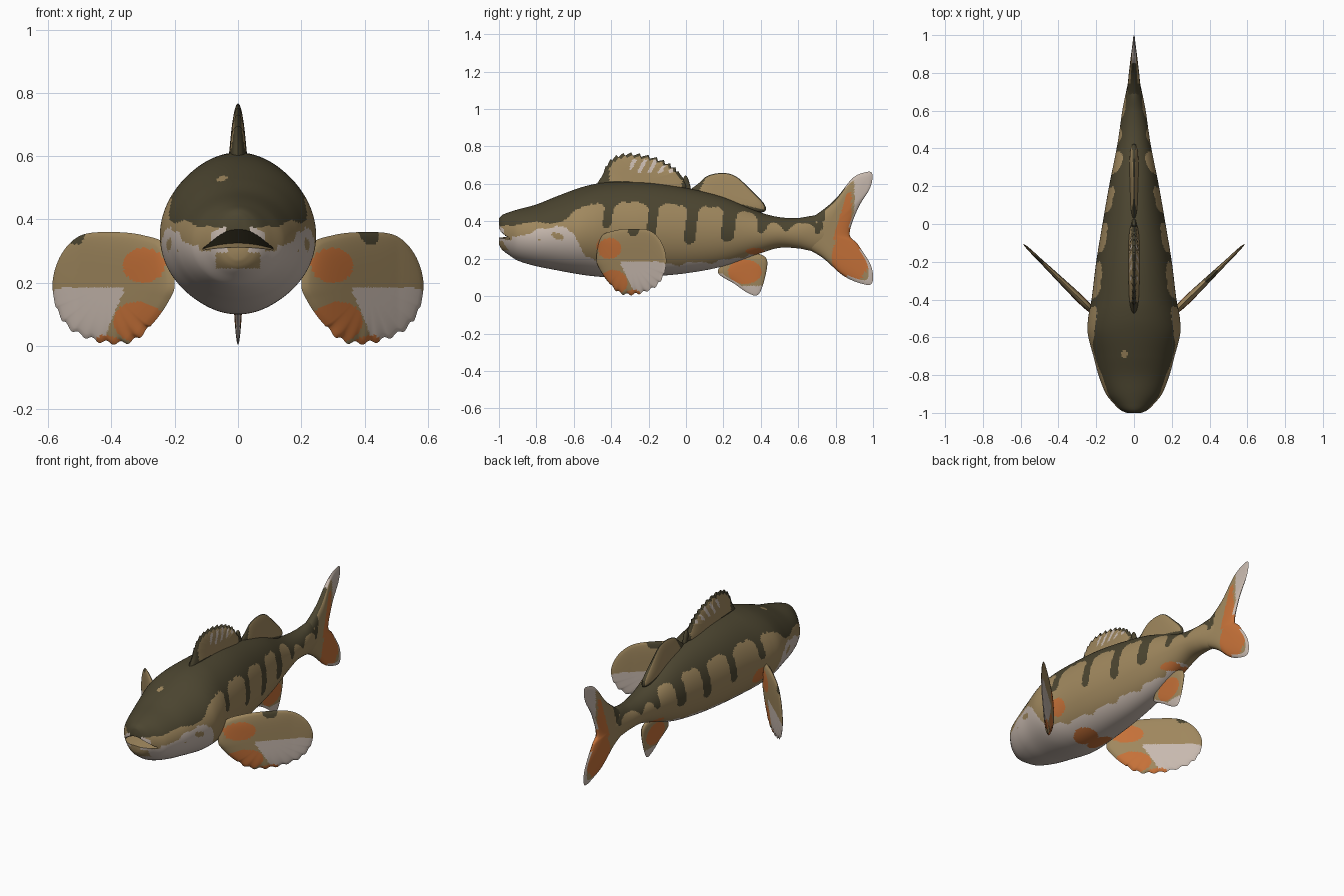
import bpy, bmesh
from math import sin, cos, pi, sqrt, hypot

cube = bpy.data.objects.get("Cube")
if cube:
    bpy.data.objects.remove(cube)

# Colours
DARK, TAN, WHITE, ORANGE = range(4)
PALETTE = [("dark olive", (.072, .060, .030)), ("tan", (.35, .245, .112)),
           ("pale cream", (.58, .49, .43)), ("orange", (.56, .165, .04))]
mats = []
for label, rgb in PALETTE:
    m = bpy.data.materials.new(label)
    m.use_nodes = True
    m.diffuse_color = (*rgb, 1)
    bsdf = m.node_tree.nodes["Principled BSDF"]
    bsdf.inputs["Base Color"].default_value = (*rgb, 1)
    bsdf.inputs["Roughness"].default_value = .7
    mats.append(m)


def lookup(table, y):
    """Smoothly interpolate the rows of a table keyed on their first entry."""
    y = min(max(y, table[0][0]), table[-1][0])
    i = max(k for k in range(len(table) - 1) if table[k][0] <= y)
    a, b = table[i], table[i + 1]
    p, q = table[max(i - 1, 0)], table[min(i + 2, len(table) - 1)]
    h = b[0] - a[0]
    t = (y - a[0]) / h
    out = []
    for c in range(1, len(a)):
        ma = (b[c] - p[c]) / (b[0] - p[0]) * h
        mb = (q[c] - a[c]) / (q[0] - a[0]) * h
        out.append(a[c] * (1 + 2 * t) * (1 - t) ** 2 + ma * t * (1 - t) ** 2
                   + b[c] * t * t * (3 - 2 * t) + mb * t * t * (t - 1))
    return out


def spot(a, b, ca, cb, ra, rb):
    return hypot((a - ca) / ra, (b - cb) / rb) < 1


def make_object(name, bm):
    bmesh.ops.recalc_face_normals(bm, faces=bm.faces)
    me = bpy.data.meshes.new(name)
    bm.to_mesh(me)
    bm.free()
    ob = bpy.data.objects.new(name, me)
    bpy.context.scene.collection.objects.link(ob)
    for m in mats:
        me.materials.append(m)
    return ob


def smooth(ob, angle=.9):
    bpy.ops.object.select_all(action="DESELECT")
    ob.select_set(True)
    bpy.context.view_layer.objects.active = ob
    bpy.ops.object.shade_smooth_by_angle(angle=angle)


# Body stations: y, top, bottom, half width
STATIONS = [(-1, .415, .275, .04), (-.985, .432, .25, .072), (-.95, .447, .222, .108),
            (-.9, .463, .19, .148), (-.8, .49, .16, .188), (-.7, .53, .14, .215),
            (-.58, .575, .118, .245), (-.5, .597, .107, .243), (-.4, .61, .1, .225),
            (-.2, .607, .105, .2), (0, .578, .122, .167), (.2, .53, .16, .132),
            (.4, .447, .23, .092), (.5, .422, .258, .076), (.6, .418, .255, .062),
            (.7, .43, .24, .042), (.82, .40, .27, .015)]
BACK = [(-1, .368), (-.85, .39), (-.65, .405), (-.57, .475), (-.35, .5), (0, .487),
        (.3, .46), (.45, .4), (.6, .39), (.82, .4)]
BELLY = [(-1, .32), (-.85, .33), (-.75, .365), (-.64, .365), (-.58, .3), (-.53, .21),
         (-.3, .17), (.1, .18), (.3, .21), (.42, .25), (.5, .2), (.82, .1)]
# Flank bars: y, half width, lowest point
BARS = [(-.42, .024, .36), (-.18, .026, .30), (.03, .03, .275), (.23, .036, .29),
        (.41, .025, .335), (.54, .022, .345), (.71, .018, .33)]

bm = bmesh.new()
RINGS, SEGS = 260, 150
rings = []
for i in range(RINGS + 1):
    t = i / RINGS
    y = -1 + 1.82 * (.25 * t * t + .75 * t)
    top, bot, half = lookup(STATIONS, y)
    mid, rad = (top + bot) / 2, (top - bot) / 2
    rings.append([bm.verts.new((half * cos(2 * pi * k / SEGS), y, mid + rad * sin(2 * pi * k / SEGS)))
                  for k in range(SEGS)])
for a, b in zip(rings, rings[1:]):
    for k in range(SEGS):
        n = (k + 1) % SEGS
        bm.faces.new((a[k], a[n], b[n], b[k]))
bm.faces.new(rings[0])
bm.faces.new(rings[-1])
body = make_object("body", bm)

# Open mouth cut as an arched wedge that closes towards the corners
bm = bmesh.new()
slices = []
for k in range(21):
    x = .011 * (k - 10)
    bend = ((k - 10) / 10) ** 2
    slices.append([bm.verts.new((x, y, z - drop * bend)) for y, z, drop in
                   ((-1.06, .392, .075), (-.89, .325, .018), (-1.06, .305, .01))])
bm.faces.new(slices[0])
bm.faces.new(slices[-1])
for a, b in zip(slices, slices[1:]):
    for k in range(3):
        n = (k + 1) % 3
        bm.faces.new((a[k], a[n], b[n], b[k]))
cutter = make_object("mouth_cutter", bm)
cutter.hide_render = True
mod = body.modifiers.new("mouth", "BOOLEAN")
mod.operation, mod.object, mod.solver = "DIFFERENCE", cutter, "EXACT"
cut = bpy.data.meshes.new_from_object(body.evaluated_get(bpy.context.evaluated_depsgraph_get()))
body.modifiers.clear()
body.data = cut
bpy.data.objects.remove(cutter)


def body_colour(c, normal):
    x, y, z = c
    top, bot, half = lookup(STATIONS, y)
    depth = hypot(x / half, (z - (top + bot) / 2) / ((top - bot) / 2))
    if y < -.88 and depth < .93 and abs(normal.z) > .4:      # inside of the mouth
        return DARK if normal.z < 0 else TAN
    if y < -.93 and abs(x) < .085:                           # lips
        if .295 < z < .385 - 4 * x * x:
            return WHITE
        if .245 < z < .3 and abs(x) < .07:
            return TAN
    ripple = .006 * sin(37 * y) + .004 * sin(71 * y + 1)
    back = lookup(BACK, y)[0] + ripple * .5
    if z > back:
        return TAN if spot(x, y, -.05, -.69, .015, .022) else DARK
    for at, width, low in BARS:
        taper = width * min(1, max(0, (z - low) / .025)) ** .5
        flare = .035 * max(0, 1 - (back - z) / .035) ** 2 if z > low else 0
        if abs(y - at - .12 * (z - .4)) < taper + flare:
            return DARK
    if z < .17 and spot(abs(x), y, .05, -.36, .06, .08) or spot(y, z, .37, .24, .05, .018):
        return ORANGE
    if spot(y, z, -.42, .265, .06, .05):
        return ORANGE
    if z < lookup(BELLY, y)[0] + ripple:
        blotch = sin(34 * y + 9 * z) * sin(58 * z + 11 * y)
        return TAN if y < -.55 and z > .3 and blotch > .5 else WHITE
    return TAN


for p in body.data.polygons:
    p.material_index = body_colour(p.center, p.normal)
smooth(body)


# Fins: a lens-shaped sheet of rings shrinking to a centre
def outline(points, per=14):
    n, out = len(points), []
    for i in range(n):
        p0, p1, p2, p3 = (points[(i + d) % n] for d in (-1, 0, 1, 2))
        for s in range(per):
            t = s / per
            out.append(tuple(.5 * (2 * b + (c - a) * t + (2 * a - 5 * b + 4 * c - d) * t * t
                                   + (3 * b - a - 3 * c + d) * t ** 3)
                             for a, b, c, d in zip(p0, p1, p2, p3)))
    return out


def fin(name, points, centre, thick, colour, place=lambda u, v, w: (w, u, v), jag=None):
    bm = bmesh.new()
    rim = outline(points)
    if jag:
        rim = [jag(u, v, i) for i, (u, v) in enumerate(rim)]
    count, steps = len(rim), 22
    uvr = {}

    def vert(u, v, r, side):
        w = side * thick(u, v) * sqrt(max(0, 1 - r ** 4))
        new = bm.verts.new(place(u, v, w))
        uvr[new] = (u, v, r)
        return new

    edge = [vert(u, v, 1, 0) for u, v in rim]
    for side in (1, -1):
        hub = vert(*centre, 0, side)
        loops = [[vert(centre[0] + (u - centre[0]) * r, centre[1] + (v - centre[1]) * r, r, side)
                  for u, v in rim] for r in (k / steps for k in range(1, steps))] + [edge]
        for k in range(count):
            n = (k + 1) % count
            bm.faces.new((hub, loops[0][k], loops[0][n]))
            for a, b in zip(loops, loops[1:]):
                bm.faces.new((a[k], b[k], b[n], a[n]))
    for f in bm.faces:
        f.material_index = colour(*(sum(uvr[v][c] for v in f.verts) / len(f.verts) for c in range(3)))
    smooth(make_object(name, bm), 1.2)


# Tail fin
def tail_colour(y, z, r):
    if r > .9 and y > .86 and z < .25 or z > .37 and (y > .9 or r > .9 and y > .85):
        return WHITE
    if spot(y, z, .88, .21, .1, .135) or .3 < z < .55 and .8 + .3 * (z - .35) < y < .885:
        return ORANGE
    if z > .4 and (y < .74 or r > .92) or spot(y, z, .715, .37, .018, .04):
        return DARK
    return TAN


fin("tail_fin", [(.6, .38), (.7, .438), (.8, .52), (.89, .63), (.96, .662), (.995, .655),
                 (.985, .58), (.92, .47), (.875, .335), (.92, .275), (.99, .16), (.995, .07),
                 (.94, .066), (.84, .11), (.73, .205), (.6, .29)],
    (.74, .335), lambda y, z: .01 + .032 * max(0, 1 - (y - .66) / .3), tail_colour)


# Spiny front dorsal fin
def spiny_colour(y, z, r):
    if y < -.41 or r > .92 and z > .62 or y > -.02 or z < .615 and y < -.3:
        return DARK
    return WHITE if .66 < z < .73 and -.3 < y < -.06 and sin(110 * y - 60 * z) > .35 else TAN


fin("spiny_dorsal_fin", [(-.46, .57), (-.445, .65), (-.4, .725), (-.33, .755), (-.24, .752),
                         (-.15, .73), (-.08, .695), (-.03, .65), (.0, .57), (-.2, .54)],
    (-.22, .62), lambda y, z: .013 + .016 * max(0, (.77 - z) / .17), spiny_colour,
    jag=lambda u, v, i: (u, v + (.022 * (i % 7) / 7 - .008 if v > .66 else 0)))
fin("dorsal_spine", [(-.025, .56), (-.012, .635), (.008, .635), (.025, .56)], (0, .59),
    lambda y, z: .012, lambda y, z, r: DARK)

# Soft rear dorsal fin
fin("soft_dorsal_fin", [(.02, .55), (.07, .605), (.12, .645), (.2, .658), (.27, .638), (.35, .565),
                        (.42, .49), (.415, .45), (.32, .455), (.15, .51)],
    (.21, .55), lambda y, z: .008 + .015 * max(0, (.66 - z) / .15),
    lambda y, z, r: DARK if y + .5 * (.62 - z) < .1 or r > .96 or z < .55 - .25 * y + .015 else TAN)


# Anal fin
def anal_colour(y, z, r):
    if z < .055 or r > .85 and z < .12 and y < .36:
        return WHITE
    return ORANGE if spot(y, z, .315, .13, .09, .065) else TAN


fin("anal_fin", [(.17, .13), (.25, .21), (.36, .23), (.43, .2), (.425, .11), (.39, .012),
                 (.34, .012), (.26, .065)], (.33, .13),
    lambda y, z: .006 + .012 * max(0, z / .2), anal_colour)


# Pectoral fins, swept back on both sides
def pectoral_colour(x, z, r, patch):
    if spot(x, z, .285, .255, .066, .055) or spot(x, z, .305, .075, .078, .065):
        return ORANGE
    if spot(x, z, .41, .01, .04, .025):
        return ORANGE
    if spot(x, z, patch, .35, .03, .03):
        return DARK
    return WHITE if z < .185 - .3 * max(0, x - .55) and x > .345 + .45 * (.18 - z) else TAN


PECTORAL = [(.2, .2), (.225, .315), (.3, .35), (.4, .36), (.495, .35), (.555, .295), (.585, .21),
            (.575, .125), (.535, .06), (.47, .025), (.4, .01), (.33, .018), (.27, .07), (.22, .14)]
for side, label, patch in ((1, "left", .41), (-1, "right", .51)):
    fin(label + "_pectoral_fin", PECTORAL, (.4, .19),
        lambda x, z: .01 + .018 * max(0, (.5 - x) / .3),
        lambda x, z, r: pectoral_colour(x, z, r, patch),
        place=lambda u, v, w: (side * (u + .7 * w), -.47 + .97 * (u - .21) - .7 * w, v),
        jag=lambda u, v, i: (u, v + (.006 * sin(i * .7) if v < .15 and u > .28 else 0)))
